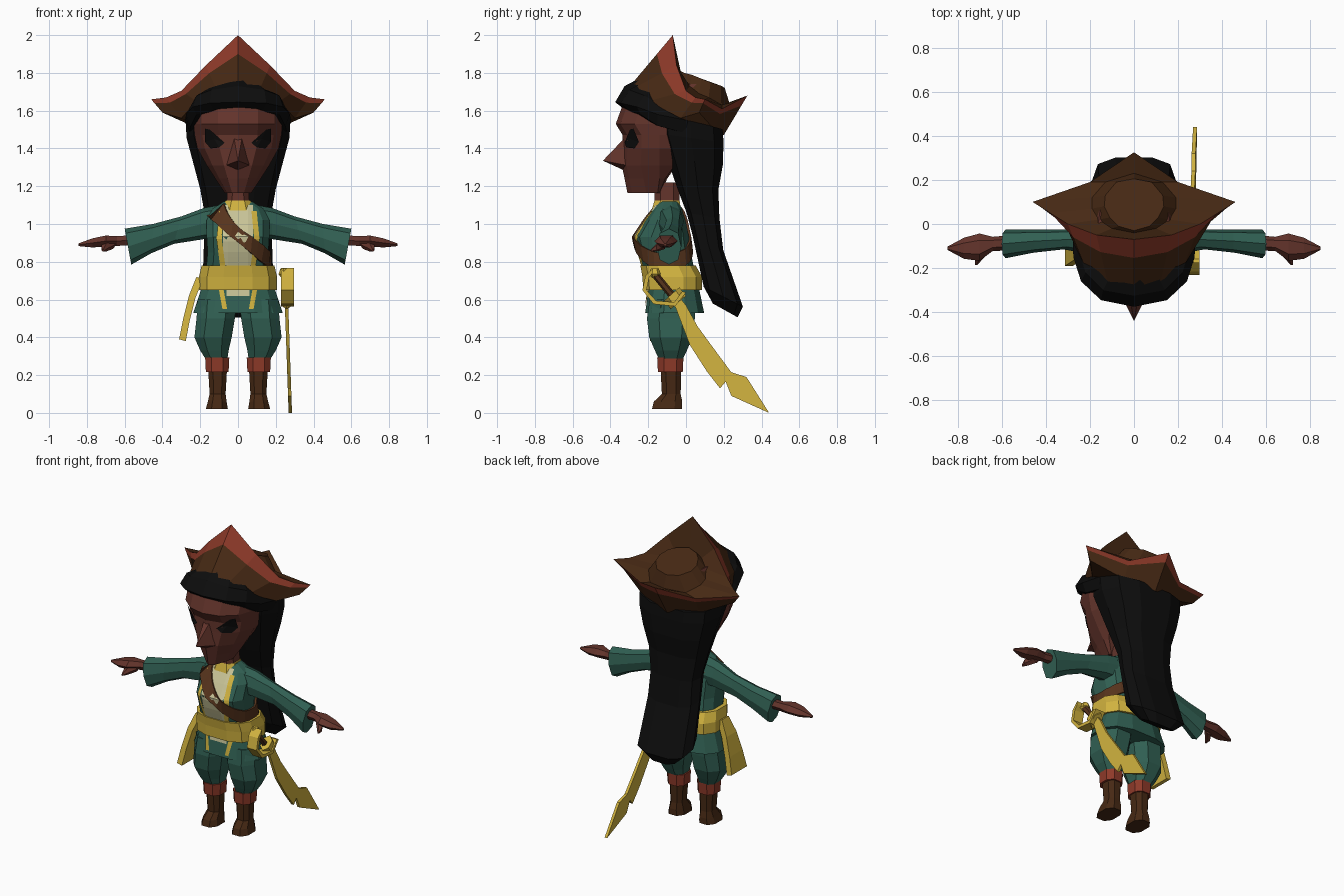
import bpy, bmesh, math
from mathutils import Vector as V
from mathutils.bvhtree import BVHTree

if "Cube" in bpy.data.objects:
    bpy.data.objects.remove(bpy.data.objects["Cube"])


def mat(name, r, g, b):
    m = bpy.data.materials.new(name)
    m.diffuse_color = (r, g, b, 1)
    m.use_nodes = True
    m.node_tree.nodes["Principled BSDF"].inputs["Base Color"].default_value = m.diffuse_color
    return m


SKIN = mat("dark_skin", .125, .034, .024)
TEAL = mat("teal_cloth", .03, .115, .085)
GOLD = mat("yellow_cloth", .64, .45, .05)
HAT = mat("dark_brown", .062, .022, .007)
RED = mat("brick_red", .27, .042, .022)
BLACK = mat("black", .004, .004, .004)
CREAM = mat("cream", .58, .55, .31)
STRAP = mat("strap_brown", .095, .034, .012)


def build(name, verts, faces, mats, idx=None):
    bm = bmesh.new()
    vs = [bm.verts.new(v) for v in verts]
    for k, f in enumerate(faces):
        face = bm.faces.new([vs[i] for i in f])
        face.material_index = idx[k] if idx else 0
    bmesh.ops.recalc_face_normals(bm, faces=bm.faces[:])
    me = bpy.data.meshes.new(name)
    bm.to_mesh(me)
    bm.free()
    for m in mats:
        me.materials.append(m)
    ob = bpy.data.objects.new(name, me)
    bpy.context.collection.objects.link(ob)
    return ob


def loft(name, rings, mats, bands=None, sx=1, caps=True):
    """Skin a list of equal-length rings; bands gives a material per band."""
    n = len(rings[0])
    verts = [(p[0] * sx, p[1], p[2]) for r in rings for p in r]
    faces, idx = [], []
    for k in range(len(rings) - 1):
        for i in range(n):
            j = (i + 1) % n
            faces.append((k*n + i, k*n + j, k*n + n + j, k*n + n + i))
            idx.append(bands[k] if bands else 0)
    if caps:
        faces += [tuple(range(n)), tuple(range(len(verts) - n, len(verts)))]
        idx += [0, 0]
    return build(name, verts, faces, mats, idx)


def ring(c, u, v, n=8, p=1.0, rot=0.5):
    c, u, v, out = V(c), V(u), V(v), []
    for i in range(n):
        a = 2 * math.pi * (i + rot) / n
        f = lambda t: math.copysign(abs(t) ** p, t)
        out.append(c + u * f(math.cos(a)) + v * f(math.sin(a)))
    return out


def level(z, y0, y1, w, n=12, cx=0, p=.75, rot=.5):
    """Horizontal ring from y0 to y1 with half width w."""
    return ring((cx, (y0 + y1) / 2, z), (w, 0, 0), (0, (y1 - y0) / 2, 0), n, p, rot)


def sym(half):
    return half + [(-x, y, z) for x, y, z in half[-2:0:-1]]


def tree(ob):
    return BVHTree.FromPolygons([v.co for v in ob.data.vertices],
                                [p.vertices[:] for p in ob.data.polygons])


def stick(t, o, d, off):
    hit, nor = t.ray_cast(V(o), V(d))[:2]
    if hit is None:
        hit = t.find_nearest(V(o) + V(d))[0]
    return hit - V(d) * off


def stripe(name, t, pts, w, m, off, steps=8, cols=3):
    """Thin plate draped on the front of a body along an x-z path."""
    rows = []
    for (xa, za), (xb, zb) in zip(pts, pts[1:]):
        for s in range(steps + 1):
            k = s / steps
            x, z = xa + (xb - xa) * k, za + (zb - za) * k
            rows.append([stick(t, (x + w * (c / cols - .5), -1, z), (0, 1, 0), off)
                         for c in range(cols + 1)])
    q = cols + 1
    faces = [(r*q + c, r*q + c + 1, r*q + q + c + 1, r*q + q + c)
             for r in range(len(rows) - 1) if (r + 1) % (steps + 1) for c in range(cols)]
    build(name, [p for r in rows for p in r], faces, [m])


# Head: rings of height, front depth, half width
def face_ring(z, yf, w, yb):
    return sym([(0, yf, z), (.45*w, yf + .025, z), (.82*w, yf + .1, z),
                (w, min(-.14, yb - .02), z), (.85*w, yb - .01, z), (0, yb, z)])


head = loft("head", [face_ring(*r) for r in [
    (1.165, -.31, .07, -.13), (1.24, -.325, .12, -.1), (1.31, -.34, .165, -.05), (1.40, -.335, .215, .05),
    (1.47, -.335, .23, .08), (1.53, -.372, .235, .1), (1.63, -.335, .235, .1), (1.74, -.25, .18, .08)]], [SKIN])
build("nose", [(.02, -.33, 1.45), (-.02, -.33, 1.45), (-.065, -.31, 1.31), (.065, -.31, 1.31),
               (0, -.33, 1.285), (0, -.44, 1.335)],
      [(0, 1, 5), (1, 2, 5), (2, 4, 5), (4, 3, 5), (3, 0, 5), (0, 1, 2, 4, 3)], [SKIN])
loft("neck", [level(1.08, -.17, -.03, .065, 8), level(1.22, -.17, -.03, .06, 8)], [SKIN])
ht = tree(head)
EYE = [(.07, 1.43), (.1, 1.405), (.145, 1.4), (.175, 1.435), (.175, 1.505), (.15, 1.5), (.125, 1.45)]
for s, side in ((1, "left"), (-1, "right")):
    pts = [stick(ht, (s*x, -1, z), (0, 1, 0), .008) for x, z in EYE]
    build("eye_" + side, pts, [(i, (i + 1) % 6, 6) for i in range(6)], [BLACK])

# Hair: fringe and cap under the hat, then the long fall behind
loft("hair_cap", [
    sym([(0, -.33, 1.61), (.13, -.31, 1.605), (.22, -.24, 1.58), (.25, -.15, 1.52), (.26, 0, 1.48), (.2, .14, 1.44), (0, .18, 1.42)]),
    sym([(0, -.375, 1.645), (.15, -.345, 1.64), (.24, -.26, 1.62), (.275, -.15, 1.58), (.28, 0, 1.55), (.2, .15, 1.5), (0, .2, 1.48)]),
    sym([(0, -.325, 1.73), (.14, -.3, 1.71), (.22, -.22, 1.68), (.25, -.12, 1.62), (.25, 0, 1.6), (.18, .12, 1.56), (0, .17, 1.54)]),
    sym([(0, -.25, 1.77), (.1, -.22, 1.75), (.14, -.16, 1.72), (.15, -.1, 1.68), (.15, 0, 1.66), (.1, .06, 1.64), (0, .08, 1.64)])],
    [BLACK])
fall = []
for yf, zf, yb, zb, w in [(-.16, 1.6, .2, 1.5, .278), (-.15, 1.48, .205, 1.43, .272), (-.11, 1.36, .2, 1.31, .24),
                          (-.05, 1.19, .175, 1.18, .2), (0, 1.06, .18, 1.03, .175), (.03, .95, .2, .86, .18),
                          (.09, .67, .305, .56, .19), (.14, .58, .275, .505, .11)]:
    fall.append(ring((0, (yf + yb) / 2, (zf + zb) / 2), (w, 0, 0), (0, (yb - yf) / 2, (zb - zf) / 2), 10, .7, 0))
loft("hair_fall", fall, [BLACK])

# Three-cornered hat: opening, trim edge, rim, inner crown, crown top
base = [(0, -.28, 1.75), (.12, -.265, 1.725), (.22, -.2, 1.65), (.3, -.03, 1.56), (.4, .07, 1.59), (.2, .15, 1.5), (0, .2, 1.47)]
rim = [(0, -.07, 2), (.17, -.05, 1.84), (.3, 0, 1.705), (.38, .05, 1.67), (.46, .1, 1.66), (.2, .19, 1.61), (0, .325, 1.68)]
trim = [tuple(V(r).lerp(V(b), k)) for r, b, k in zip(rim, base, (.4, .36, .3, .25, .3, .25, .25))]
crown = [(0, -.04, 1.8), (.1, -.02, 1.77), (.16, .02, 1.73), (.19, .07, 1.69), (.19, .12, 1.67), (.13, .19, 1.63), (0, .23, 1.64)]
top = [(0, -.03, 1.81), (.07, -.01, 1.8), (.11, .03, 1.79), (.135, .08, 1.77), (.13, .13, 1.75), (.08, .19, 1.73), (0, .205, 1.72)]
loft("hat", [sym(r) for r in (base, trim, rim, crown, top)], [HAT, RED], [0, 1, 0, 0])

# Jacket body, collar, belt and skirt
torso = loft("jacket", [level(*r) for r in [
    (.74, -.22, .05, .175), (.85, -.26, .03, .165), (.93, -.28, .02, .17),
    (1.02, -.22, 0, .17), (1.08, -.175, -.02, .14), (1.12, -.15, -.04, .075)]], [TEAL])
loft("collar", [level(1.065, -.19, -.02, .095, 8), level(1.125, -.17, -.03, .07, 8)], [GOLD])
loft("sash_belt", [level(.65, -.23, .09, .212), (level(.72, -.235, .09, .212)), level(.78, -.245, .055, .198)], [GOLD])
skirt = loft("jacket_skirt", [level(.67, -.2, .07, .195), level(.53, -.22, .1, .243)], [TEAL])
tt, st = tree(torso), tree(skirt)
stripe("shirt_front", tt, [(0, 1.1), (0, .77)], .16, CREAM, .004, 12, 6)
stripe("shirt_hem", st, [(0, .655), (0, .62)], .12, CREAM, .004)
for s, side in ((1, "left"), (-1, "right")):
    stripe("jacket_edge_" + side, tt, [(.085*s, 1.07), (.1*s, .92), (.08*s, .77)], .028, GOLD, .008)
    stripe("skirt_edge_" + side, st, [(.09*s, .66), (.07*s, .55)], .025, GOLD, .006)

# Shoulder strap: loop around the torso on a slant
loop = []
for i in range(32):
    a = 2 * math.pi * i / 32
    d = V((math.cos(a), math.sin(a), 0))
    z = .945 - .145 * math.cos(a)
    lo, hi = [stick(tt, V((0, -.1, z + h)) + d, -d, .012) for h in (-.042, .042)]
    loop.append([lo, hi, hi - d * .025, lo - d * .025])
loft("shoulder_strap", loop + [loop[0]], [STRAP], caps=False)

for s, side in ((1, "left"), (-1, "right")):
    # Sleeve: top and bottom points with depth range
    arm = []
    for xt, zt, xb, zb, y0, y1 in [(.1, 1.1, .12, .92, -.16, -.01), (.18, 1.085, .18, .92, -.14, -.015),
                                   (.3, 1.04, .34, .895, -.115, -.025), (.45, 1.0, .46, .845, -.13, -.025),
                                   (.6, .975, .565, .785, -.155, -.025)]:
        arm.append(ring(((xt + xb) / 2, (y0 + y1) / 2, (zt + zb) / 2), (0, (y1 - y0) / 2, 0),
                        ((xt - xb) / 2, 0, (zt - zb) / 2), 8, .85, 0))
    loft("sleeve_" + side, arm, [TEAL], sx=s)
    # Hand and thumb
    loft("hand_" + side, [ring((x, y, z), (0, ry, 0), (0, 0, rz), 6, 1, 0) for x, y, z, ry, rz in [
        (.55, -.085, .915, .035, .03), (.64, -.09, .91, .032, .03), (.7, -.105, .91, .062, .033),
        (.77, -.11, .9, .048, .028), (.845, -.11, .89, .008, .008)]], [SKIN], sx=s)
    loft("thumb_" + side, [ring(c, (r, 0, 0), (0, 0, r), 5) for c, r in [
        ((.67, -.11, .895), .028), ((.705, -.155, .875), .022), ((.715, -.185, .86), .006)]], [SKIN], sx=s)
    # Trousers, boot cuff and boot
    for name, m, rows in [
        ("trouser_", TEAL, [(.6, .11, -.07, .11, .13), (.5, .118, -.08, .108, .135), (.4, .132, -.08, .105, .122),
                            (.33, .125, -.08, .08, .09), (.27, .11, -.08, .055, .06)]),
        ("boot_cuff_", RED, [(.292, .11, -.083, .068, .074), (.217, .11, -.083, .064, .07)]),
        ("boot_", HAT, [(.23, .108, -.08, .053, .058), (.1, .108, -.078, .045, .053),
                        (.06, .11, -.095, .053, .08), (.02, .112, -.1, .062, .085)])]:
        loft(name + side, [level(z, cy - ry, cy + ry, rx, 8, cx, .8) for z, cx, cy, rx, ry in rows], [m], sx=s)

# Hanging sash end
loft("sash_tail", [[(x - .02, y0, z), (x + .015, y0, z - .01), (x + .015, y1, z - .01), (x - .02, y1, z)]
                   for x, z, y0, y1 in [(-.2, .72, -.13, -.06), (-.24, .62, -.155, -.05),
                                        (-.27, .5, -.175, -.04), (-.292, .39, -.19, -.03)]], [GOLD])

# Curved sword: blade profile, knuckle guard, handle and pommel
blade = [(-.04, .62), (0, .57), (.06, .46), (.14, .35), (.24, .215), (.32, .19), (.44, 0), (.24, .09),
         (.21, .165), (.18, .13), (.11, .22), (.02, .36), (-.06, .57)]
loft("sword_blade", [[(.257 + (.57 - z) * .035 + t, y, z) for y, z in blade] for t in (-.009, .009)], [GOLD])
guard = []
for y, z, ny, nz in [(-.175, .755, 0, 1), (-.205, .72, -1, .5), (-.22, .65, -1, 0), (-.165, .585, -.6, -.8),
                     (-.06, .575, .2, -1), (-.01, .64, 1, -.3)]:
    o = V((0, ny, nz)).normalized() * .011
    guard.append([V((.262 + dx, y, z)) + o * k for dx, k in ((-.035, -1), (.035, -1), (.035, 1), (-.035, 1))])
loft("sword_guard", guard, [GOLD])
loft("sword_crossguard", [ring((.258, y, z), (.035, 0, 0), (0, .04, .035), 6) for y, z in ((-.075, .63), (-.04, .585))], [GOLD])
loft("sword_handle", [ring((.245, y, z), (.02, 0, 0), (0, .017, .01), 6) for y, z in ((-.17, .74), (-.06, .605))], [STRAP])
loft("sword_pommel", [ring((.242, -.165, z), (r, 0, 0), (0, r, 0), 6) for z, r in ((.715, .015), (.735, .032), (.765, .02))], [GOLD])
